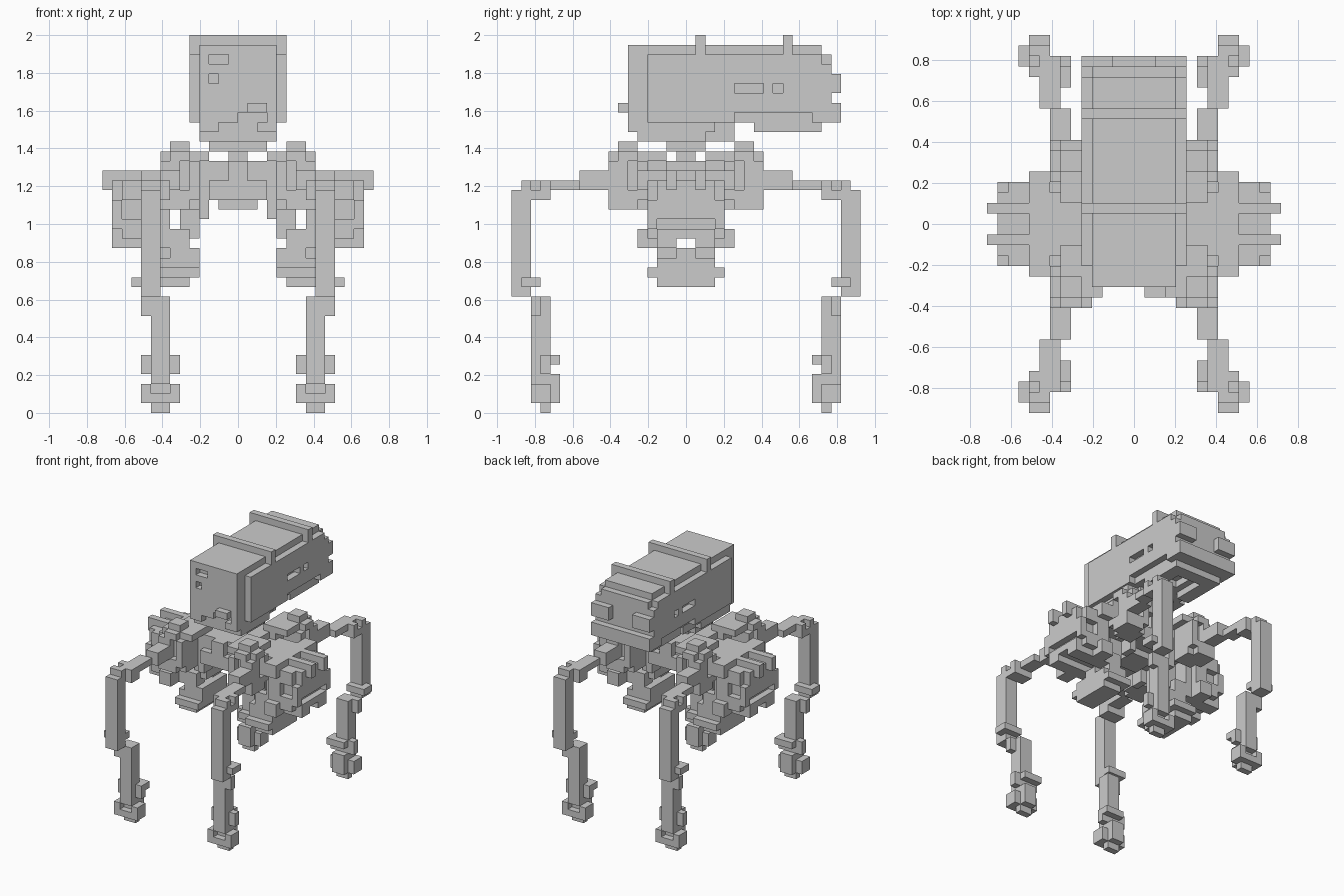
import bpy, bmesh, math
from itertools import product

if "Cube" in bpy.data.objects:
    bpy.data.objects.remove(bpy.data.objects["Cube"])

V = 2 / 39  # size of one block


def part(name, boxes, cuts=(), mx=False, my=False):
    """Union of block boxes (x0,x1,y0,y1,z0,z1) minus cuts, optionally mirrored, as one outer skin."""
    def cells(b):
        return set(product(range(b[0], b[1]), range(b[2], b[3]), range(b[4], b[5])))
    solid = set()
    for b in boxes:
        solid |= cells(b)
    for c in cuts:
        solid -= cells(c)
    if mx:
        solid |= {(-1 - x, y, z) for x, y, z in solid}
    if my:
        solid |= {(x, -1 - y, z) for x, y, z in solid}
    bm = bmesh.new()
    verts = {}

    def vert(p):
        if p not in verts:
            verts[p] = bm.verts.new([c * V for c in p])
        return verts[p]
    for cell in sorted(solid):
        for axis, side in product(range(3), (0, 1)):
            near = list(cell)
            near[axis] += 2 * side - 1
            if tuple(near) in solid:
                continue
            u, w = (axis + 1) % 3, (axis + 2) % 3
            quad = []
            for du, dw in ((0, 0), (1, 0), (1, 1), (0, 1)):
                p = list(cell)
                p[axis] += side
                p[u] += du
                p[w] += dw
                quad.append(vert(tuple(p)))
            bm.faces.new(quad if side else quad[::-1])
    bmesh.ops.dissolve_limit(bm, angle_limit=math.radians(1), verts=bm.verts[:], edges=bm.edges[:])
    me = bpy.data.meshes.new(name)
    bm.to_mesh(me)
    bm.free()
    ob = bpy.data.objects.new(name, me)
    bpy.context.collection.objects.link(ob)
    return ob


# long boxy head with side plates, roof ribs and a stepped back
part("head", [
    (-4, 4, -6, 14, 30, 38),
    (-5, 5, -4, 14, 30, 37),
    (-5, 5, 1, 2, 30, 39), (-5, 5, 10, 11, 30, 39),
    (-4, 4, 14, 15, 31, 37), (-5, 5, 14, 15, 30, 36),
    (-5, -2, 15, 16, 33, 35), (2, 5, 15, 16, 33, 35), (-5, 5, 15, 16, 30, 32),
    (1, 3, -7, -6, 31, 32),
], [
    (-3, -1, -6, -5, 36, 37), (-3, -2, -6, -5, 34, 35),
    (0, 1, -6, -5, 30, 31), (1, 3, -6, -5, 30, 31),
    (-5, -4, 5, 8, 33, 34), (4, 5, 5, 8, 33, 34),
    (-5, -4, 9, 10, 33, 34), (4, 5, 9, 10, 33, 34),
    (-5, -4, 5, 13, 30, 31), (4, 5, 5, 13, 30, 31),
    (-2, 2, 8, 12, 30, 31),
])

# jaw under the rear half of the head
part("jaw", [(-4, -1, 5, 13, 30, 31), (1, 4, 5, 13, 30, 31),
             (-4, -2, 7, 14, 29, 30), (2, 4, 7, 14, 29, 30),
             (-4, 4, 5, 7, 30, 31), (-4, 4, 12, 14, 29, 30)])

# neck and turning post
part("neck", [(-4, 4, -6, 3, 29, 30), (-4, 4, -5, 2, 28, 29), (-3, 3, -3, 3, 28, 29),
              (-3, 3, -2, 2, 27, 28), (-3, -1, 2, 5, 28, 30), (1, 3, 2, 5, 28, 30),
              (-1, 1, -1, 1, 26, 27)],
     [(-2, 2, -6, -5, 29, 30)])

# central body
part("torso", [(0, 4, 0, 4, 22, 26), (0, 1, 0, 5, 22, 26), (0, 2, 0, 2, 21, 22),
               (0, 3, 4, 5, 22, 24), (3, 4, 2, 4, 20, 22)],
     mx=True, my=True)

# four corner shoulders
part("shoulders", [(4, 8, 4, 8, 22, 26), (4, 7, 4, 7, 21, 22), (3, 7, 2, 7, 26, 27),
                   (5, 8, 5, 8, 21, 27), (5, 7, 5, 7, 27, 28), (4, 5, 2, 5, 22, 26)],
     [(5, 6, 7, 8, 23, 26), (7, 8, 5, 6, 23, 26), (7, 8, 7, 8, 26, 27)],
     mx=True, my=True)

# side engine pods with their crossing bars
part("side_pods", [
    (8, 13, 0, 4, 18, 24), (7, 12, 0, 3, 17, 24), (8, 13, 0, 3, 17, 18),
    (4, 14, 1, 2, 23, 25), (8, 10, 0, 5, 23, 25), (8, 10, 3, 5, 17, 19),
    (13, 14, 1, 2, 23, 25), (4, 8, 0, 3, 23, 25),
], [
    (12, 13, 0, 3, 19, 20), (12, 13, 3, 4, 22, 24), (12, 13, 3, 4, 18, 19),
    (10, 12, 3, 4, 20, 22), (7, 13, 0, 1, 17, 18),
], mx=True, my=True)

# skids hung below the body
part("lower_skids", [
    (4, 6, 0, 2, 18, 22), (5, 7, 1, 3, 17, 19), (4, 8, 1, 3, 15, 17), (4, 8, 0, 2, 15, 17),
    (4, 8, 0, 4, 14, 15), (5, 8, 0, 3, 13, 14),
], [(7, 8, 1, 3, 16, 17)], mx=True, my=True)

# arms reaching out from the shoulders
part("upper_arms", [(6, 8, 8, 11, 23, 25), (7, 9, 11, 16, 23, 24), (7, 9, 11, 14, 23, 24),
                    (7, 9, 14, 16, 22, 24), (8, 10, 14, 17, 22, 24), (8, 10, 16, 18, 21, 23)],
     [(9, 10, 15, 16, 23, 24)], mx=True, my=True)

# upright legs with knee nubs
part("upper_legs", [(8, 10, 16, 18, 12, 22), (10, 11, 15, 17, 13, 14), (8, 10, 15, 17, 13, 14)],
     mx=True, my=True)

# shins and ankle nubs
part("lower_legs", [(7, 9, 14, 16, 3, 12), (8, 10, 15, 16, 10, 12), (8, 10, 16, 17, 10, 12),
                    (9, 10, 14, 15, 4, 6), (6, 7, 14, 15, 4, 6), (6, 9, 13, 14, 5, 6)],
     [(8, 10, 16, 17, 10, 12)], mx=True, my=True)

# stepped feet
part("feet", [(7, 9, 13, 16, 1, 3), (6, 10, 14, 16, 1, 3), (7, 9, 13, 15, 3, 4),
              (7, 9, 14, 15, 0, 1)],
     [(7, 9, 15, 16, 2, 3)], mx=True, my=True)
